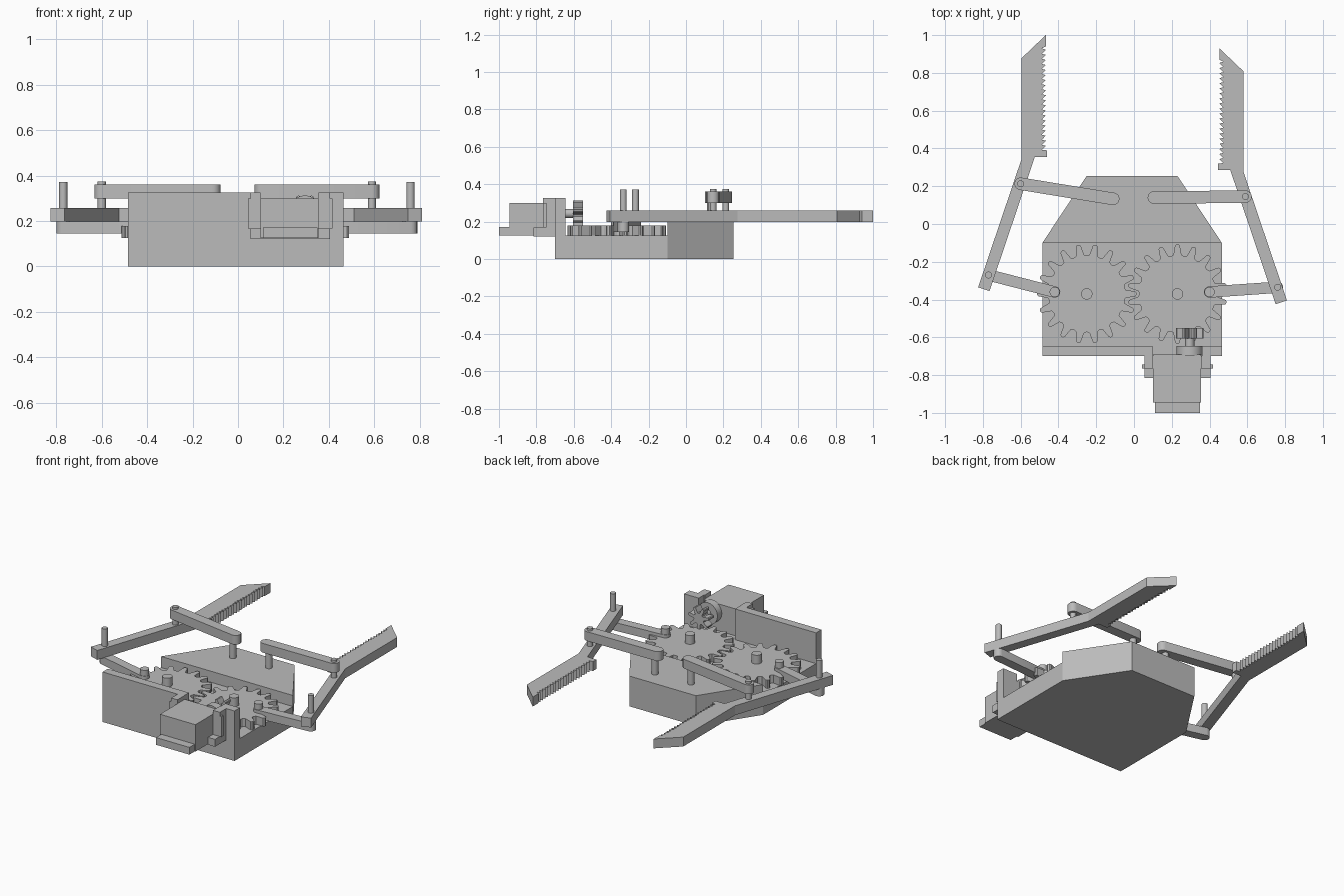
import bpy, bmesh
from math import cos, sin, pi, atan2
from mathutils import Matrix, Vector

if "Cube" in bpy.data.objects:
    bpy.data.objects.remove(bpy.data.objects["Cube"])

grey = bpy.data.materials.new("plain grey")
grey.use_nodes = True
grey.diffuse_color = (0.5, 0.5, 0.5, 1)
grey.node_tree.nodes["Principled BSDF"].inputs["Base Color"].default_value = (0.5, 0.5, 0.5, 1)


def prism(name, outline, low, high, matrix=None):
    """Extrude a flat outline from low to high along z."""
    bm = bmesh.new()
    face = bm.faces.new([bm.verts.new((x, y, low)) for x, y in outline])
    up = bmesh.ops.extrude_face_region(bm, geom=[face])["geom"]
    bmesh.ops.translate(bm, vec=(0, 0, high - low),
                        verts=[v for v in up if isinstance(v, bmesh.types.BMVert)])
    if matrix:
        bm.transform(matrix)
    bmesh.ops.recalc_face_normals(bm, faces=bm.faces)
    mesh = bpy.data.meshes.new(name)
    bm.to_mesh(mesh)
    bm.free()
    mesh.materials.append(grey)
    obj = bpy.data.objects.new(name, mesh)
    bpy.context.collection.objects.link(obj)
    return obj


def box(name, x, y, z):
    return prism(name, [(x[0], y[0]), (x[1], y[0]), (x[1], y[1]), (x[0], y[1])], *z)


def circle(x, y, r, n=20):
    return [(x + r * cos(2 * pi * i / n), y + r * sin(2 * pi * i / n)) for i in range(n)]


def smooth(obj):
    bpy.ops.object.select_all(action="DESELECT")
    obj.select_set(True)
    bpy.context.view_layer.objects.active = obj
    bpy.ops.object.shade_smooth_by_angle(angle=pi / 6)


def pin(name, x, y, r, low, high):
    smooth(prism(name, circle(x, y, r), low, high))


def link(name, a, b, r, low, high):
    """Straight bar with round ends."""
    turn = atan2(b[1] - a[1], b[0] - a[0])
    pts = []
    for c, start in ((b, turn - pi / 2), (a, turn + pi / 2)):
        for i in range(9):
            t = start + pi * i / 8
            pts.append((c[0] + r * cos(t), c[1] + r * sin(t)))
    smooth(prism(name, pts, low, high))


def gear_outline(x, y, root, tip, teeth, phase):
    """Teeth described by (share of pitch, share of tooth height)."""
    shape = [(-0.5, 0), (-0.3, 0.08), (-0.21, 0.5), (-0.14, 0.9), (-0.06, 1),
             (0.06, 1), (0.14, 0.9), (0.21, 0.5), (0.3, 0.08)]
    pts = []
    for i in range(teeth):
        for share, height in shape:
            t = 2 * pi * (i + share + phase) / teeth
            r = root + (tip - root) * height
            pts.append((x + r * cos(t), y + r * sin(t)))
    return pts


# Base body with raised rear block and front wall
left, right = -0.485, 0.465
base = [(left, -0.70), (right, -0.70), (right, -0.10), (0.23, 0.255), (-0.25, 0.255), (left, -0.10)]
prism("base", base, 0, 0.125)
prism("raised_block", base[2:], 0.125, 0.197)
wall_y = (-0.70, -0.645)
box("front_wall_wide", (left, 0.098), wall_y, (0.125, 0.325))
box("front_wall_narrow", (0.36, right), wall_y, (0.125, 0.325))

# Motor with its bracket
box("motor_body", (0.10, 0.355), (-0.945, -0.69), (0.125, 0.30))
box("motor_foot", (0.11, 0.35), (-1.0, -0.945), (0.125, 0.172))
box("bracket_plate", (0.055, 0.405), (-0.815, -0.70), (0.12, 0.168))
for side, outer, inner in (("right", 0.055, 0.10), ("left", 0.405, 0.355)):
    x = sorted((outer, inner))
    box("bracket_post_" + side, x, (-0.765, -0.70), (0.168, 0.325))
    edge = outer + (0.012 if side == "left" else -0.012)
    box("bracket_flange_" + side, sorted((edge, inner)), (-0.765, -0.745), (0.168, 0.30))

# Motor shaft, hub and pinion along y
axle = Matrix.Translation((0.295, 0, 0.243)) @ Matrix.Rotation(pi / 2, 4, "X")
smooth(prism("motor_hub", circle(0, 0, 0.07, 24), 0.645, 0.695, axle))
smooth(prism("motor_shaft", circle(0, 0, 0.024), 0.55, 0.65, axle))
smooth(prism("pinion", gear_outline(0, 0, 0.035, 0.075, 7, 0.25), 0.55, 0.605, axle))

# Gears, crank links, jaws and upper links for each side
for side, s, x, phase, crank, end, jaw_shift, top, inner in (
    ("right", -1, -0.25, 0, (-0.42, -0.36), (-0.77, -0.27), (0, 0), (-0.60, 0.213), (-0.11, 0.133)),
    ("left", 1, 0.23, 0.5, (0.40, -0.36), (0.76, -0.335), (-0.015, -0.07), (0.59, 0.145), (0.105, 0.14)),
):
    smooth(prism("gear_" + side, gear_outline(x, -0.37, 0.202, 0.263, 18, phase), 0.125, 0.178))
    pin("gear_hub_" + side, x, -0.37, 0.03, 0.125, 0.235)
    link("crank_link_" + side, crank, end, 0.03, 0.145, 0.198)
    pin("crank_pin_" + side, *crank, 0.027, 0.125, 0.235)
    pin("jaw_pin_" + side, *end, 0.018, 0.145, 0.372)

    # Jaw outline with a saw edge facing inward
    pts = [(0.825, -0.335), (0.765, -0.355), (0.525, 0.355), (0.46, 0.355), (0.46, 0.39)]
    count, start, stop = 20, 0.39, 0.925
    step = (stop - start) / count
    for i in range(count):
        pts += [(0.488, start + step * (i + 0.1)), (0.467, start + step * (i + 0.9))]
    pts += [(0.488, 0.93), (0.467, 0.94), (0.467, 1.0), (0.595, 0.878), (0.595, 0.345)]
    prism("jaw_" + side, [(s * px + jaw_shift[0], py + jaw_shift[1]) for px, py in pts], 0.197, 0.258)

    link("upper_link_" + side, top, inner, 0.033, 0.30, 0.36)
    pin("upper_link_outer_pin_" + side, *top, 0.018, 0.21, 0.374)
    pin("upper_link_inner_pin_" + side, inner[0] + s * 0.02, inner[1], 0.02, 0.19, 0.35)
